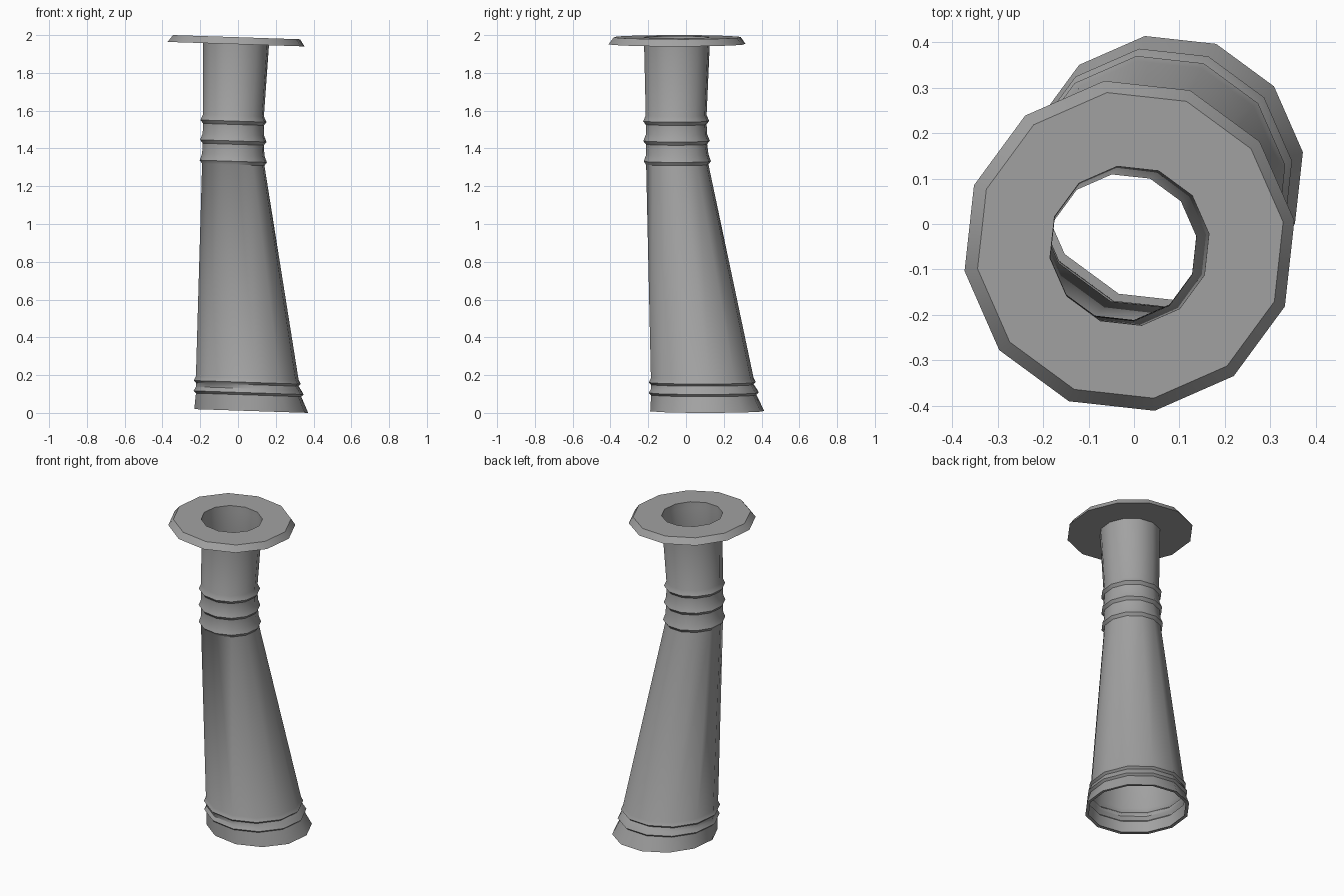
import bpy, bmesh, math

if "Cube" in bpy.data.objects:
    bpy.data.objects.remove(bpy.data.objects["Cube"])

SIDES = 12
PHASE = math.radians(8.7)
TILT = -0.033          # every cross-section leans slightly down towards +x

grey = bpy.data.materials.new("plain_grey")
grey.diffuse_color = (0.36, 0.36, 0.36, 1)
grey.use_nodes = True
grey.node_tree.nodes["Principled BSDF"].inputs["Base Color"].default_value = grey.diffuse_color


def loft(name, sections):
    """Skin a row of tilted polygons given as (centre x, centre y, centre z, radius)."""
    bm = bmesh.new()
    rings = []
    for cx, cy, cz, r in sections:
        ring = []
        for i in range(SIDES):
            a = PHASE + i * math.tau / SIDES
            dx = r * math.cos(a)
            ring.append(bm.verts.new((cx + dx, cy + r * math.sin(a), cz + TILT * dx)))
        rings.append(ring)
    for low, high in zip(rings, rings[1:]):
        for i in range(SIDES):
            j = (i + 1) % SIDES
            bm.faces.new((low[i], low[j], high[j], high[i]))
    mesh = bpy.data.meshes.new(name)
    bm.to_mesh(mesh)
    bm.free()
    mesh.materials.append(grey)
    obj = bpy.data.objects.new(name, mesh)
    bpy.context.collection.objects.link(obj)
    bpy.context.view_layer.objects.active = obj
    obj.select_set(True)
    bpy.ops.object.shade_smooth_by_angle(angle=math.radians(35))
    obj.select_set(False)
    return obj


def ridge(cx, cy, z, r, out, below, above):
    """Three sections of a raised band: foot, crest and shoulder."""
    return [(cx, cy, z - below, r), (cx, cy, z, r + out), (cx, cy, z + above, r)]


# Flared tube with an inward lip at the foot, two low bands and three neck bands
tube = [(0.07, 0.112, 0.012, 0.285), (0.07, 0.112, 0.010, 0.305)]
tube += ridge(0.056, 0.094, 0.107, 0.282, 0.013, 0.012, 0.022)
tube += ridge(0.049, 0.086, 0.162, 0.275, 0.012, 0.012, 0.022)
tube += ridge(-0.025, -0.046, 1.332, 0.167, 0.013, 0.018, 0.035)
tube += ridge(-0.025, -0.050, 1.440, 0.164, 0.014, 0.018, 0.035)
tube += ridge(-0.024, -0.052, 1.545, 0.163, 0.014, 0.018, 0.030)
tube += [(-0.010, -0.048, 1.952, 0.176), (-0.010, -0.048, 1.989, 0.177)]
loft("flared_tube", tube)

# Wide rim plate with a sloped edge around the mouth
loft("rim_flange", [
    (-0.010, -0.048, 1.952, 0.176),
    (-0.010, -0.048, 1.952, 0.367),
    (-0.008, -0.047, 1.989, 0.340),
    (-0.010, -0.048, 1.989, 0.177),
])
